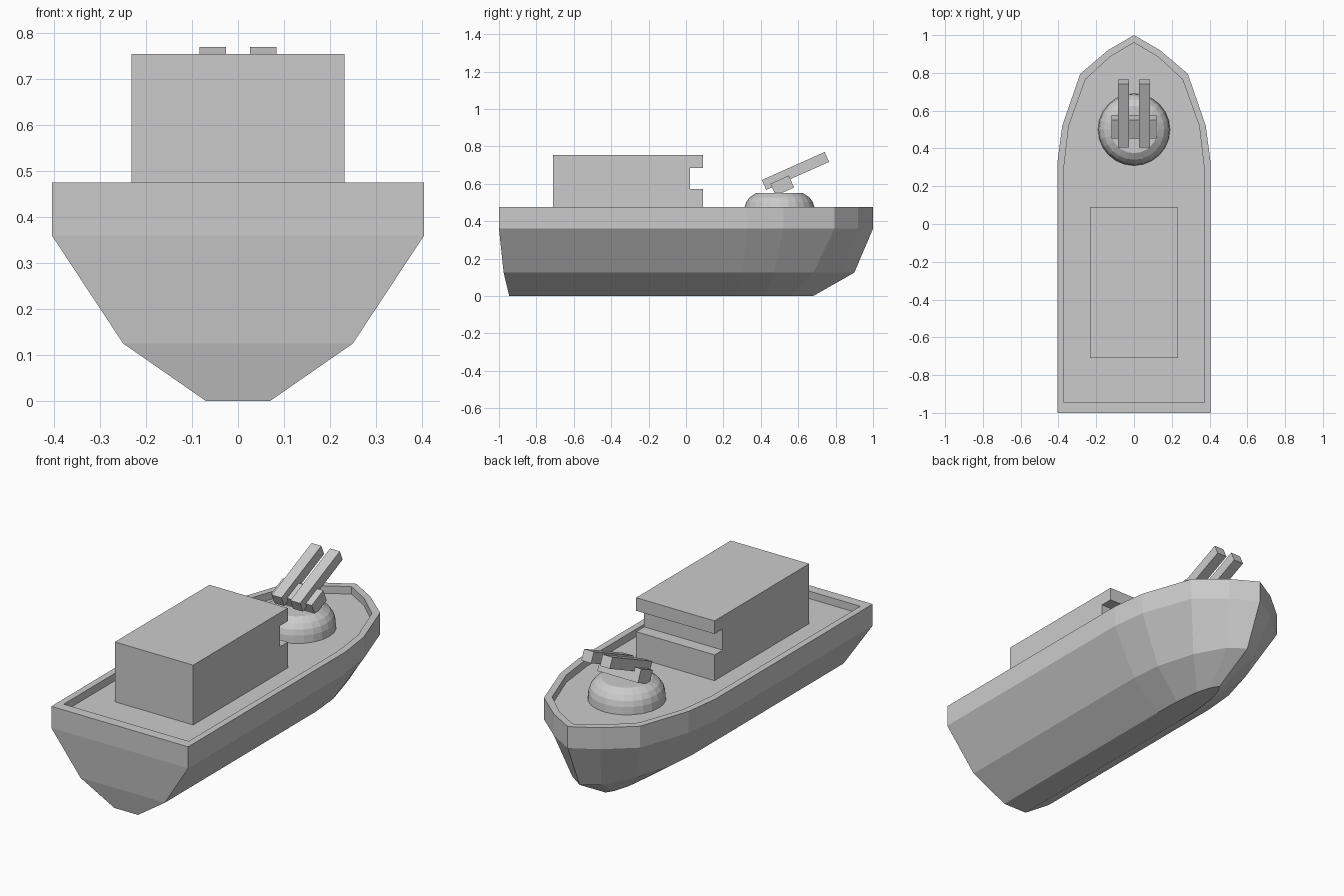
import bpy, bmesh, math
from mathutils import Matrix

if "Cube" in bpy.data.objects:
    bpy.data.objects.remove(bpy.data.objects["Cube"])


def finish(bm, name):
    bmesh.ops.recalc_face_normals(bm, faces=bm.faces[:])
    me = bpy.data.meshes.new(name)
    bm.to_mesh(me)
    bm.free()
    ob = bpy.data.objects.new(name, me)
    bpy.context.collection.objects.link(ob)
    return ob


def loft(name, rings):
    """Skin a stack of equal-length closed rings and cap both ends."""
    bm = bmesh.new()
    loops = [[bm.verts.new(p) for p in r] for r in rings]
    n = len(loops[0])
    for a, b in zip(loops, loops[1:]):
        for i in range(n):
            j = (i + 1) % n
            bm.faces.new((a[i], a[j], b[j], b[i]))
    bm.faces.new(loops[0][::-1])
    bm.faces.new(loops[-1])
    return finish(bm, name)


def outline(half, z):
    """Mirror a stern-to-bow half outline across x = 0."""
    pts = half + [(-x, y) for x, y in half[-2::-1]]
    return [(x, y, z) for x, y in pts]


def tilted_box(name, centre, size, angle):
    bm = bmesh.new()
    bmesh.ops.create_cube(bm, size=1)
    bm.transform(Matrix.Translation(centre) @ Matrix.Rotation(angle, 4, 'X')
                 @ Matrix.Diagonal((*size, 1)))
    return finish(bm, name)


# Hull with chines, bulwark rim and sunken deck
keel = [(.07, -.945), (.07, .27), (.066, .42), (.05, .56), (.025, .64), (0, .68)]
chine = [(.25, -.975), (.25, .30), (.235, .47), (.175, .68), (.085, .84), (0, .90)]
rim = [(.405, -1), (.405, .33), (.38, .52), (.285, .795), (.138, .92), (0, 1)]
inner = [(.37, -.945), (.37, .31), (.345, .52), (.257, .765), (.127, .885), (0, .96)]
loft("hull", [outline(keel, 0), outline(chine, .125), outline(rim, .36),
              outline(rim, .475), outline(inner, .475), outline(inner, .435)])

# Deckhouse: side profile with window slot, extruded across the beam
side = [(-.71, .43), (.09, .43), (.09, .573), (.022, .573),
        (.022, .685), (.09, .685), (.09, .755), (-.71, .755)]
loft("deckhouse", [[(x, y, z) for y, z in side] for x in (-.232, .232)])

# Turret dome
dome = [(.191, .43), (.187, .475), (.178, .503), (.16, .527), (.125, .55)]
SIDES = 24
loft("turret_base", [[(r * math.cos(math.tau * i / SIDES),
                       .5 + r * math.sin(math.tau * i / SIDES), z)
                      for i in range(SIDES)] for r, z in dome])

# Gun cradle and twin barrels
tilt = math.radians(24)
tilted_box("gun_cradle", (0, .515, .59), (.24, .107, .07), tilt)
for s, label in ((-1, "left"), (1, "right")):
    tilted_box(f"gun_barrel_{label}", (s * .055, .585, .6685), (.058, .368, .058), tilt)
